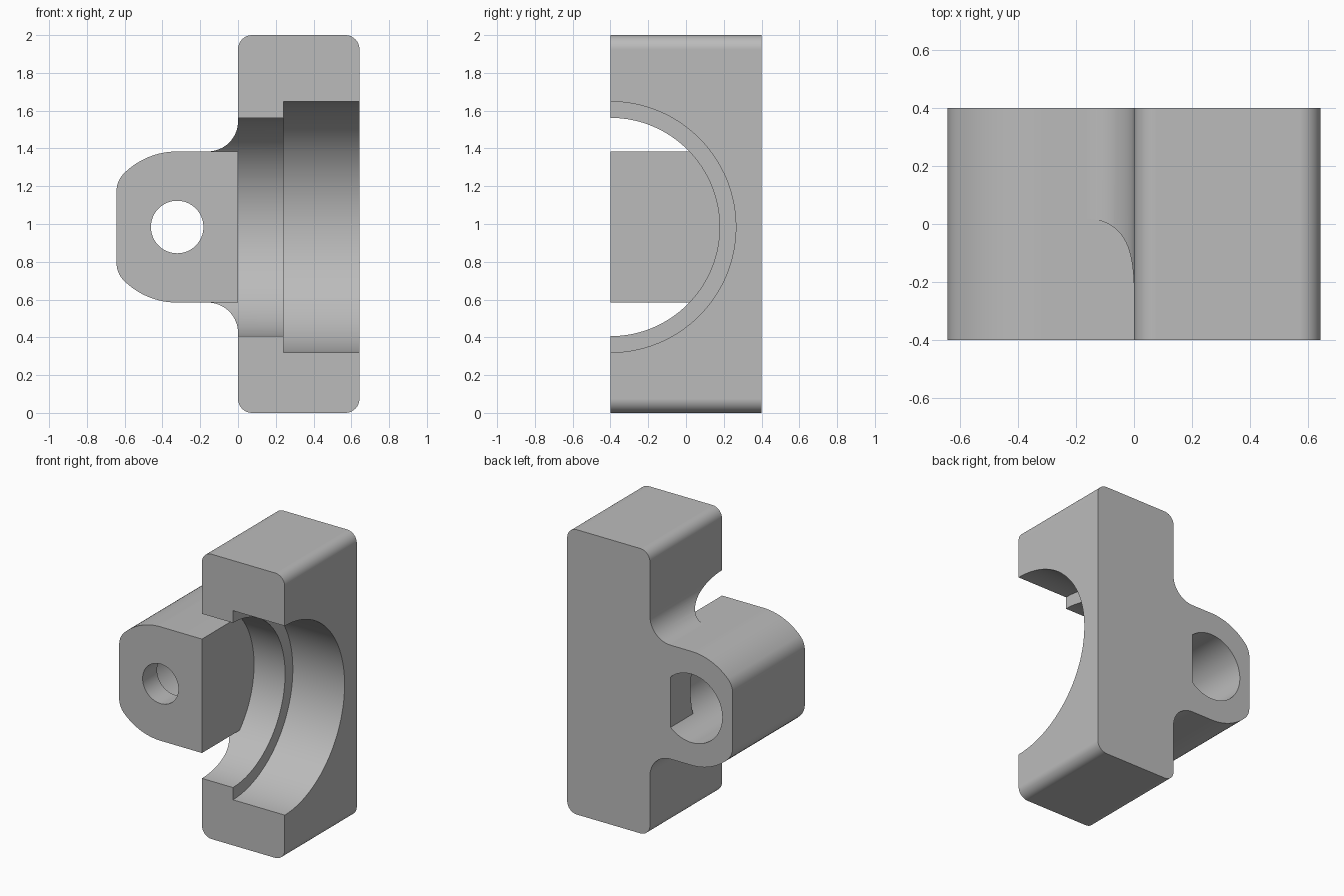
import bpy, bmesh
from math import sin, cos, pi, radians, hypot, atan2, degrees
from mathutils import Matrix

if "Cube" in bpy.data.objects:
    bpy.data.objects.remove(bpy.data.objects["Cube"], do_unlink=True)

AXIS_Z = 0.984      # height of the bore and of the lug hole
HALF_Y = 0.4        # half depth of the bracket
LUG_X, LUG_R, END_X = -0.322, 0.4, -0.643
CORNER, FLARE = 0.075, 0.16

grey = bpy.data.materials.new("plain grey")
grey.use_nodes = True
grey.diffuse_color = (0.5, 0.5, 0.5, 1)
grey.node_tree.nodes["Principled BSDF"].inputs["Base Color"].default_value = (0.5, 0.5, 0.5, 1)


def arc(cx, cz, r, a0, a1, n=16):
    """Points on an arc, angles in degrees."""
    steps = [radians(a0 + (a1 - a0) * i / n) for i in range(n + 1)]
    return [(cx + r * cos(a), cz + r * sin(a)) for a in steps]


def finish(name, bm):
    bmesh.ops.remove_doubles(bm, verts=bm.verts, dist=1e-5)
    bmesh.ops.recalc_face_normals(bm, faces=bm.faces)
    mesh = bpy.data.meshes.new(name)
    bm.to_mesh(mesh)
    bm.free()
    mesh.materials.append(grey)
    ob = bpy.data.objects.new(name, mesh)
    bpy.context.collection.objects.link(ob)
    return ob


def prism(name, points):
    """Extrude an x-z outline through the full depth."""
    bm = bmesh.new()
    face = bm.faces.new([bm.verts.new((x, -HALF_Y, z)) for x, z in points])
    new = bmesh.ops.extrude_face_region(bm, geom=[face])["geom"]
    bmesh.ops.translate(bm, vec=(0, 2 * HALF_Y, 0),
                        verts=[v for v in new if isinstance(v, bmesh.types.BMVert)])
    return finish(name, bm)


def turned(name, profile, axis, origin, n=96):
    """Solid of revolution from (distance along axis, radius) pairs."""
    bm = bmesh.new()
    rings = []
    for d, r in profile:
        rings.append([bm.verts.new((r * cos(2 * pi * i / n), r * sin(2 * pi * i / n), d))
                      for i in range(n)])
    for a, b in zip(rings, rings[1:]):
        for i in range(n):
            j = (i + 1) % n
            bm.faces.new((a[i], a[j], b[j], b[i]))
    bm.faces.new(rings[0])
    bm.faces.new(rings[-1])
    turn = Matrix.Rotation(pi / 2, 4, 'Y') if axis == 'X' else Matrix.Rotation(-pi / 2, 4, 'X')
    bmesh.ops.transform(bm, matrix=Matrix.Translation(origin) @ turn, verts=bm.verts)
    return finish(name, bm)


def boolean(target, tool, operation):
    mod = target.modifiers.new(operation.lower(), 'BOOLEAN')
    mod.operation, mod.solver, mod.object = operation, 'EXACT', tool
    bpy.context.view_layer.objects.active = target
    bpy.ops.object.modifier_apply(modifier=mod.name)
    bpy.data.objects.remove(tool, do_unlink=True)


# Upright block with a flared neck on its right side
top, bottom = AXIS_Z + LUG_R, AXIS_Z - LUG_R
right, c = 0.643, CORNER
outline = (arc(right - c, c, c, -90, 0) + arc(right - c, 2 - c, c, 0, 90)
           + arc(c, 2 - c, c, 90, 180)
           + arc(-FLARE, top + FLARE, FLARE, 0, -90)
           + arc(-FLARE, bottom - FLARE, FLARE, 90, 0)
           + arc(c, c, c, 180, 270))
bracket = prism("bracket", outline)

# Stepped half bore, open to the front
boolean(bracket, turned("bore_cutter", [(-0.5, 0.578), (0.241, 0.578), (0.241, 0.664), (0.9, 0.664)],
                        'X', (0, -HALF_Y, AXIS_Z), 128), 'DIFFERENCE')

# Lug: large round end blended into a flat tip
blend = 0.13
dx = LUG_X - END_X - blend
dz = (hypot(LUG_R - blend, 0) ** 2 - dx ** 2) ** 0.5
lean = degrees(atan2(dz, -dx))
upper = (arc(LUG_X, AXIS_Z, LUG_R, 90, lean)
         + arc(LUG_X - dx, AXIS_Z + dz, blend, lean, 180, 10)[1:])
lower = [(x, 2 * AXIS_Z - z) for x, z in reversed(upper)]
lug = prism("lug", [(0, top)] + upper + lower + [(0, bottom)])

# Small hole in front, wide counterbore from the back
boolean(lug, turned("hole_cutter", [(-0.6, 0.139), (-0.24, 0.139), (-0.24, 0.24), (0.6, 0.24)],
                    'Y', (LUG_X, 0, AXIS_Z)), 'DIFFERENCE')
boolean(bracket, lug, 'UNION')

# Smooth curves, crisp edges
bpy.ops.object.select_all(action='DESELECT')
bracket.select_set(True)
bpy.context.view_layer.objects.active = bracket
bpy.ops.object.shade_smooth_by_angle(angle=radians(25))
weighted = bracket.modifiers.new("weighted normals", 'WEIGHTED_NORMAL')
weighted.keep_sharp = True
